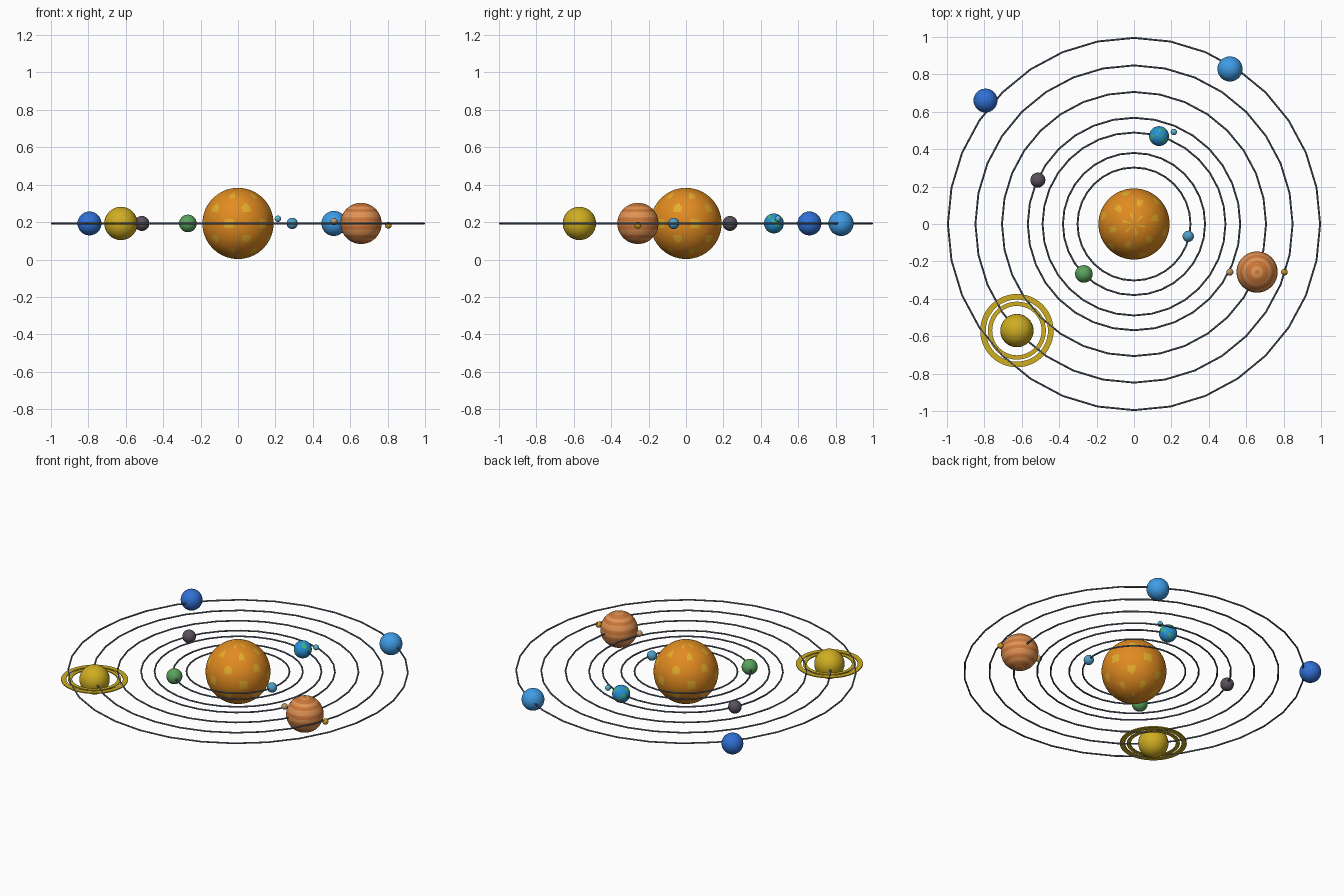
import bpy, bmesh
from math import sin, cos, pi, atan2, asin

if "Cube" in bpy.data.objects:
    bpy.data.objects.remove(bpy.data.objects["Cube"])

Z = 0.193  # height of the orbital plane


def mat(name, r, g, b):
    m = bpy.data.materials.new(name)
    m.diffuse_color = (r, g, b, 1)
    m.use_nodes = True
    m.node_tree.nodes["Principled BSDF"].inputs["Base Color"].default_value = m.diffuse_color
    return m


# Sphere; pattern(lon, lat) gives the material index of each face
def sphere(name, loc, r, mats, seg=32, pattern=None):
    bpy.ops.mesh.primitive_uv_sphere_add(segments=seg, ring_count=seg // 2, radius=r, location=loc)
    o = bpy.context.object
    o.name = name
    for m in mats:
        o.data.materials.append(m)
    if pattern:
        for p in o.data.polygons:
            c = p.center.normalized()
            p.material_index = pattern(atan2(c.y, c.x), asin(max(-1, min(1, c.z))))
    bpy.ops.object.shade_smooth()
    return o


# Flat annulus made by spinning a rectangular section
def flat_ring(name, loc, r_in, r_out, h, m):
    bm = bmesh.new()
    vs = [bm.verts.new((x, 0, z)) for x, z in
          ((r_in, -h), (r_out, -h), (r_out, h), (r_in, h))]
    edges = [bm.edges.new((vs[i], vs[(i + 1) % 4])) for i in range(4)]
    bmesh.ops.spin(bm, geom=vs + edges, cent=(0, 0, 0), axis=(0, 0, 1),
                   angle=2 * pi, steps=48)
    bmesh.ops.remove_doubles(bm, verts=bm.verts, dist=1e-4)
    bmesh.ops.recalc_face_normals(bm, faces=bm.faces)
    me = bpy.data.meshes.new(name)
    bm.to_mesh(me)
    bm.free()
    o = bpy.data.objects.new(name, me)
    o.location = loc
    me.materials.append(m)
    bpy.context.collection.objects.link(o)


# Sun with yellow spots
def sun_spots(lon, lat):
    return int(sin(6 * lon) * cos(7 * lat) > 0.62)


sphere("sun", (0, 0, Z), 0.19,
       [mat("sun_orange", 0.76, 0.26, 0.015), mat("sun_yellow", 0.78, 0.42, 0.025)],
       96, sun_spots)

# Orbit tracks
track = mat("track", 0.13, 0.16, 0.22)
for i, r in enumerate((0.302, 0.38, 0.489, 0.568, 0.706, 0.848, 0.995)):
    bpy.ops.mesh.primitive_torus_add(major_radius=r, minor_radius=0.005, major_segments=32,
                                     minor_segments=8, location=(0, 0, Z))
    o = bpy.context.object
    o.name = f"orbit_{i + 1}"
    o.data.materials.append(track)
    bpy.ops.object.shade_smooth_by_angle()

# Plain planets
gold = mat("gold", 0.62, 0.42, 0.015)
for name, x, y, r, m in (
        ("first_planet", 0.29, -0.066, 0.03, mat("pale_blue", 0.08, 0.34, 0.55)),
        ("second_planet", -0.268, -0.267, 0.047, mat("green", 0.1, 0.36, 0.11)),
        ("fourth_planet", -0.514, 0.235, 0.04, mat("dark_grey", 0.1, 0.08, 0.11)),
        ("ringed_planet", -0.626, -0.57, 0.089, gold),
        ("deep_blue_planet", -0.794, 0.66, 0.064, mat("deep_blue", 0.03, 0.16, 0.66)),
        ("sky_blue_planet", 0.513, 0.829, 0.067, mat("sky_blue", 0.05, 0.33, 0.78))):
    sphere(name, (x, y, Z), r, [m])


# Third planet with land patches
def land(lon, lat):
    return int(sin(3 * lon + 1) * cos(4 * lat) + 0.5 * sin(5 * lon + 6 * lat) > 0.5)


sphere("third_planet", (0.134, 0.47, Z), 0.053,
       [mat("ocean", 0.02, 0.28, 0.68), mat("land", 0.05, 0.45, 0.2)], 48, land)


# Giant planet with latitude stripes
def stripes(lon, lat):
    return int(cos(14 * lat) > 0.1)


sphere("striped_planet", (0.658, -0.257, Z), 0.11,
       [mat("rust", 0.6, 0.18, 0.04), mat("peach", 0.74, 0.29, 0.09)], 64, stripes)

# Moons
for name, loc, r, m in (
        ("small_moon", (0.213, 0.492, 0.218), 0.017, mat("moon_blue", 0.1, 0.45, 0.65)),
        ("left_moon", (0.513, -0.257, 0.203), 0.019, mat("moon_tan", 0.5, 0.32, 0.14)),
        ("right_moon", (0.804, -0.257, 0.183), 0.018, mat("moon_amber", 0.65, 0.3, 0.02))):
    sphere(name, loc, r, [m], 24)

# Rings of the ringed planet
flat_ring("outer_ring", (-0.626, -0.57, Z), 0.166, 0.196, 0.003, gold)
flat_ring("inner_ring", (-0.626, -0.57, Z), 0.132, 0.155, 0.003, gold)
